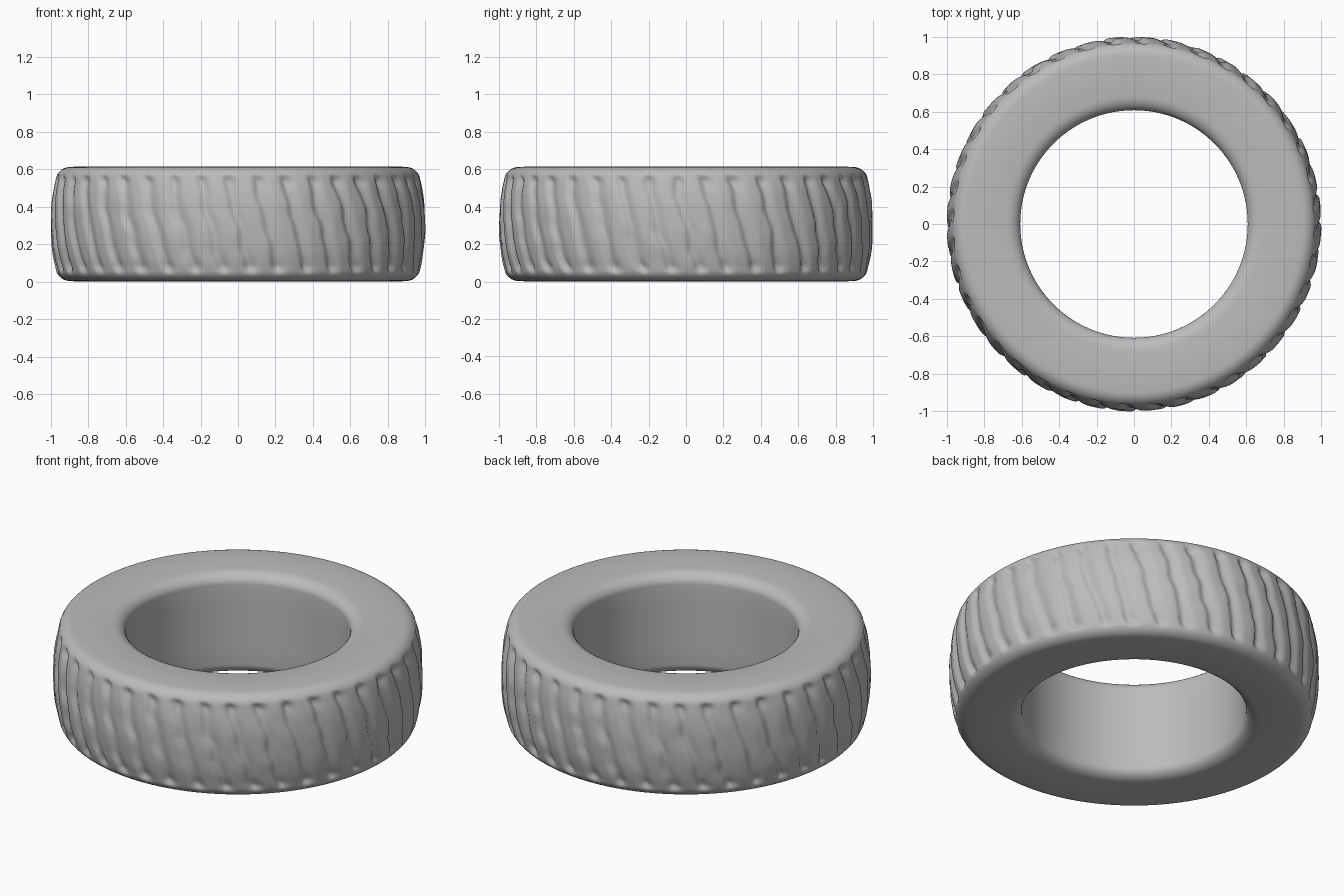
import bpy, bmesh, math
from mathutils import Vector, noise

cube = bpy.data.objects.get("Cube")
if cube:
    bpy.data.objects.remove(cube)

SEGMENTS = 400
BLOCKS = 40
HEIGHT = 0.615
MID = HEIGHT / 2

# Rubber material
rubber = bpy.data.materials.new("grey rubber")
rubber.use_nodes = True
GREY = (0.5, 0.5, 0.5, 1)
rubber.diffuse_color = GREY
rubber.node_tree.nodes["Principled BSDF"].inputs["Base Color"].default_value = GREY


def smoothstep(a, b, v):
    t = max(0, min(1, (v - a) / (b - a)))
    return t * t * (3 - 2 * t)


def arc(cx, cz, rx, rz, start, end, steps):
    """Elliptical corner of the cross-section, in degrees."""
    angles = [math.radians(start + (end - start) * i / steps) for i in range(steps + 1)]
    return [(cx + rx * math.cos(a), cz + rz * math.sin(a)) for a in angles]


# Upper half of the cross-section, from the bore over the sidewall to the shoulder
upper = [(0.607, MID + 0.06), (0.607, MID + 0.14)]
upper += arc(0.687, HEIGHT - 0.068, 0.08, 0.062, 180, 90, 8)
upper += [(0.75, HEIGHT - 0.001), (0.80, HEIGHT), (0.86, HEIGHT - 0.001)]
upper += arc(0.895, HEIGHT - 0.078, 0.078, 0.075, 88, 12, 9)
lower = [(r, HEIGHT - z) for r, z in reversed(upper)]

# Crowned tread band between the two shoulders
top_r, top_z = upper[-1]
ROWS = 36
tread = []
for i in range(1, ROWS):
    s = 1 - 2 * i / ROWS
    tread.append((1 - (1 - top_r) * abs(s) ** 2.4, MID + s * (top_z - MID)))
profile = upper + tread + lower


def groove(angle, r, z):
    """Depth cut by the slanted, slightly wavy tread grooves."""
    band = smoothstep(0.035, 0.085, z) * smoothstep(0.035, 0.085, HEIGHT - z)
    band *= smoothstep(0.9, 0.95, r)
    if band == 0:
        return 0
    wobble = noise.noise(Vector((math.cos(angle) * 7, math.sin(angle) * 7, z * 9)))
    slant = angle + 0.26 * (z - MID) + 0.02 * wobble
    phase = (slant * BLOCKS / math.tau) % 1
    # Steep wall on one side of each block, gentle ramp on the other
    cut = max(1 - smoothstep(0, 0.45, phase), smoothstep(0.82, 1, phase))
    # Dimples where the grooves break out on the shoulders
    edge = smoothstep(0.17, 0.24, abs(z - MID))
    return band * (cut * (0.018 + 0.008 * edge) + 0.004 * (wobble + 0.3))


# Revolve the closed cross-section into the tyre
bm = bmesh.new()
rings = []
for i in range(SEGMENTS):
    a = math.tau * i / SEGMENTS
    ring = []
    for r, z in profile:
        rr = min(1, r - groove(a, r, z))
        ring.append(bm.verts.new((rr * math.cos(a), rr * math.sin(a), z)))
    rings.append(ring)
for i, ring in enumerate(rings):
    following = rings[(i + 1) % SEGMENTS]
    for j in range(len(profile)):
        k = (j + 1) % len(profile)
        bm.faces.new((ring[j], ring[k], following[k], following[j]))
bmesh.ops.recalc_face_normals(bm, faces=bm.faces)

mesh = bpy.data.meshes.new("tyre")
bm.to_mesh(mesh)
bm.free()
mesh.materials.append(rubber)
tyre = bpy.data.objects.new("tyre", mesh)
bpy.context.collection.objects.link(tyre)

# Smooth shading
bpy.context.view_layer.objects.active = tyre
tyre.select_set(True)
bpy.ops.object.shade_smooth_by_angle(angle=math.radians(60))
